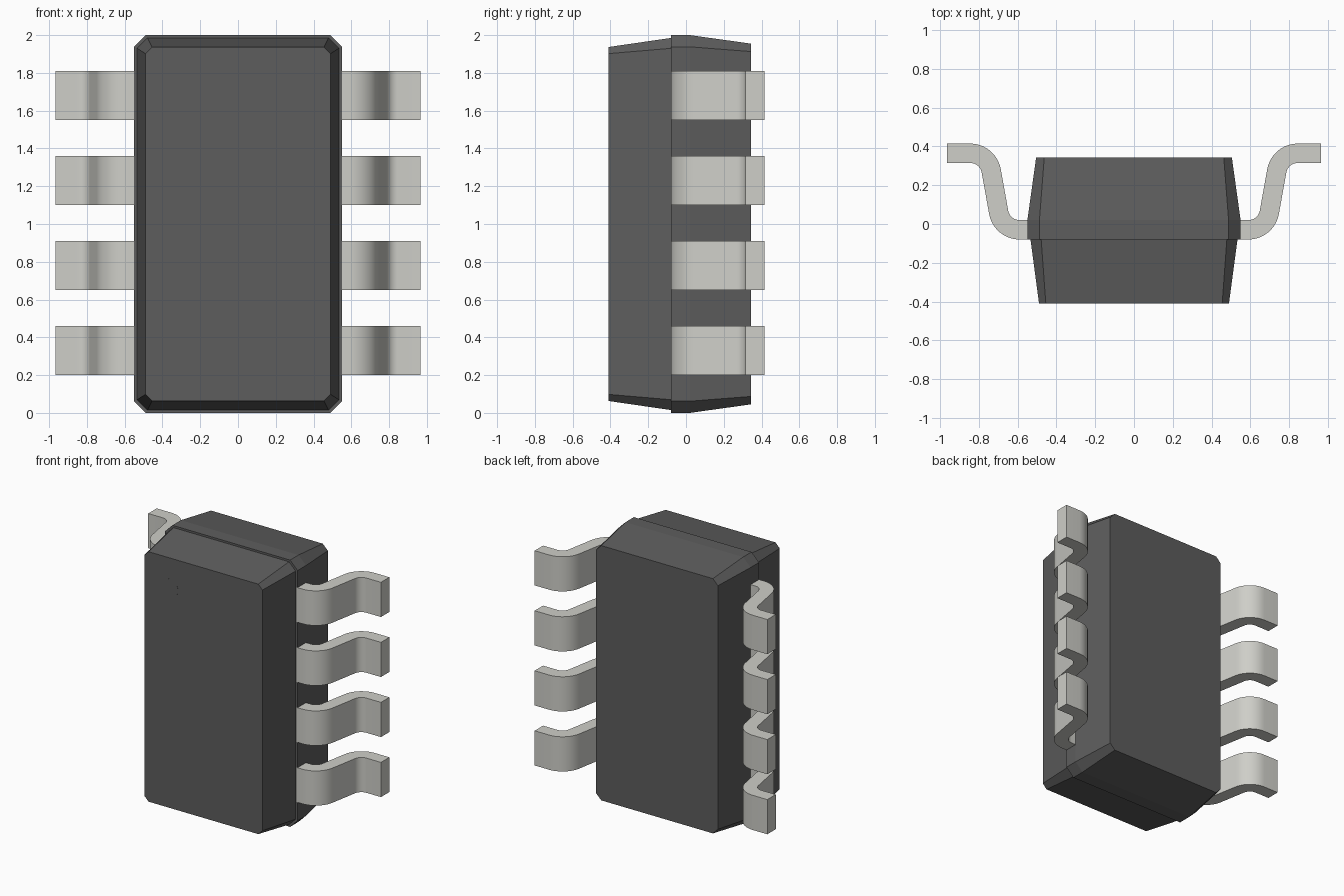
import bpy, bmesh
from math import sin, cos, radians

if "Cube" in bpy.data.objects:
    bpy.data.objects.remove(bpy.data.objects["Cube"])


def material(name, color):
    mat = bpy.data.materials.new(name)
    mat.diffuse_color = color
    mat.use_nodes = True
    mat.node_tree.nodes["Principled BSDF"].inputs["Base Color"].default_value = mat.diffuse_color
    return mat


def loft(name, rings, mat, smooth=False):
    """Solid skinned through closed rings of equal point count."""
    bm = bmesh.new()
    loops = [[bm.verts.new(p) for p in ring] for ring in rings]
    n = len(loops[0])
    for a, b in zip(loops, loops[1:]):
        for i in range(n):
            bm.faces.new((a[i], a[(i + 1) % n], b[(i + 1) % n], b[i]))
    bm.faces.new(loops[0])
    bm.faces.new(loops[-1])
    bmesh.ops.recalc_face_normals(bm, faces=bm.faces)
    mesh = bpy.data.meshes.new(name)
    bm.to_mesh(mesh)
    bm.free()
    mesh.materials.append(mat)
    obj = bpy.data.objects.new(name, mesh)
    bpy.context.collection.objects.link(obj)
    if smooth:
        bpy.ops.object.select_all(action='DESELECT')
        obj.select_set(True)
        bpy.context.view_layer.objects.active = obj
        bpy.ops.object.shade_smooth_by_angle(angle=radians(30))
    return obj


def chamfered(y, hx, hz, c):
    """Rectangle with cut corners, centred on z = 1."""
    pts = [(hx - c, -hz), (hx, c - hz), (hx, hz - c), (hx - c, hz),
           (c - hx, hz), (-hx, hz - c), (-hx, c - hz), (c - hx, -hz)]
    return [(x, y, 1 + z) for x, z in pts]


dark = material("dark_plastic", (0.11, 0.11, 0.11, 1))
metal = material("lead_metal", (0.62, 0.62, 0.58, 1))

# Moulded package: rear half with straight band, and slightly smaller front half
loft("rear_body", [chamfered(-0.08, 0.55, 1.0, 0.062),
                   chamfered(0.02, 0.55, 1.0, 0.062),
                   chamfered(0.343, 0.505, 0.955, 0.042)], dark)
loft("front_body", [chamfered(-0.41, 0.49, 0.937, 0.035),
                    chamfered(-0.08, 0.534, 0.985, 0.055)], dark)

# Pin-one dot, flush with the front face
dot = [(-0.28 + 0.07 * cos(radians(a)), 1.71 + 0.07 * sin(radians(a)))
       for a in range(0, 360, 15)]
loft("pin_one_dot", [[(x, y, z) for x, z in dot] for y in (-0.4105, -0.39)], dark)


# Gull-wing lead profile: both offsets of the S-shaped centreline
def lead_side(offset, steps=10, tilt=10.5):
    pts = [(0.54, -0.03 - offset)]
    for i in range(steps + 1):
        a = radians(-90 + (90 - tilt) * i / steps)
        r = 0.11 + offset
        pts.append((0.59 + r * cos(a), 0.08 + r * sin(a)))
    for i in range(steps + 1):
        a = radians(180 - tilt - (90 - tilt) * i / steps)
        r = 0.11 - offset
        pts.append((0.845 + r * cos(a), 0.255 + r * sin(a)))
    pts.append((0.965, 0.365 - offset))
    return pts


outer, inner = lead_side(0.05), lead_side(-0.05)

# Four leads on each side
for side, s in (("right", 1), ("left", -1)):
    for k in range(4):
        z0 = 0.2 + 0.45 * k
        rings = [[(s * o[0], o[1], z0), (s * o[0], o[1], z0 + 0.26),
                  (s * i[0], i[1], z0 + 0.26), (s * i[0], i[1], z0)]
                 for o, i in zip(outer, inner)]
        loft(f"{side}_lead_{k + 1}", rings, metal, smooth=True)
